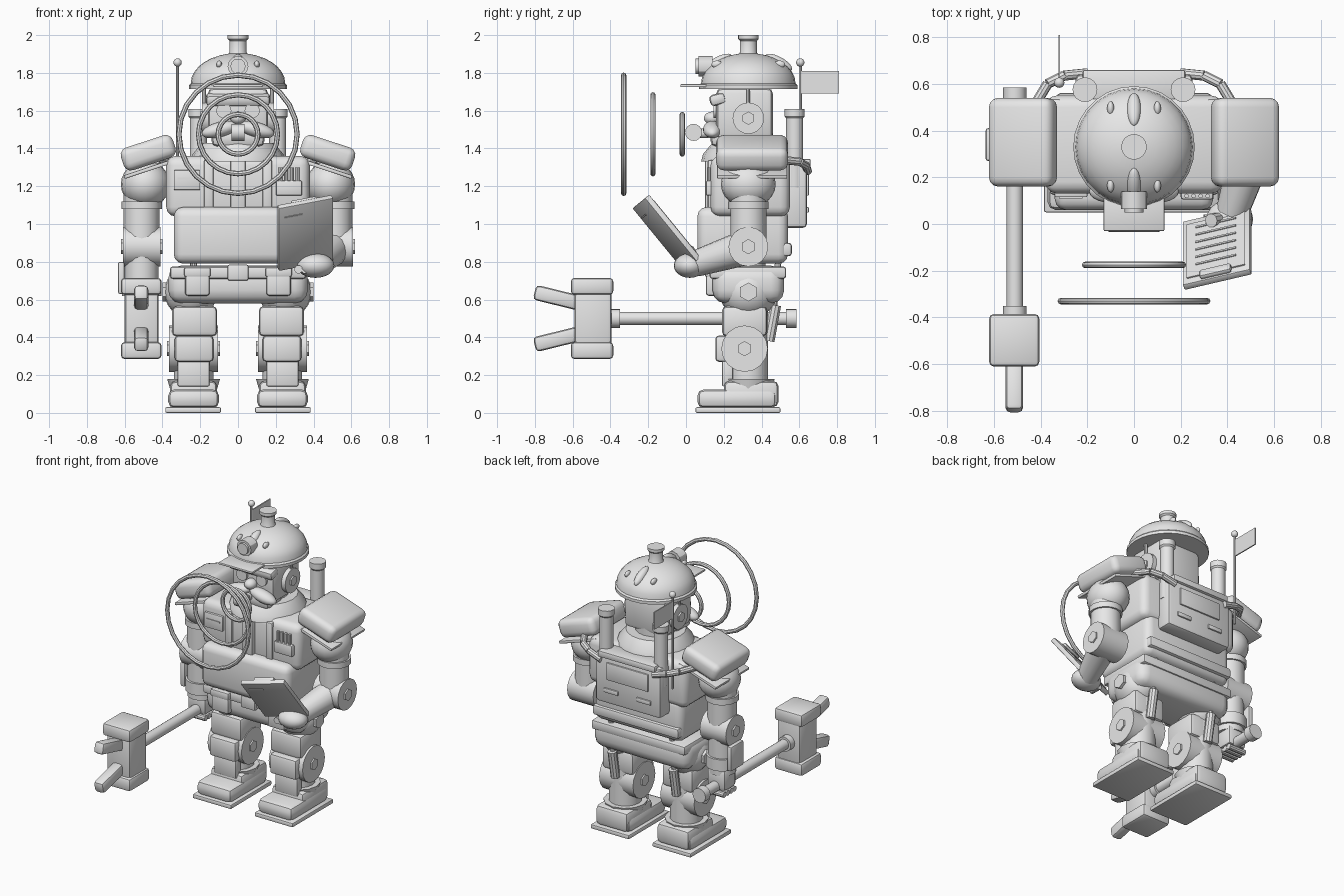
import bpy, bmesh, math
from mathutils import Matrix, Vector

old = bpy.data.objects.get("Cube")
if old:
    bpy.data.objects.remove(old, do_unlink=True)

GREY = (.8, .8, .8, 1)
grey = bpy.data.materials.new("plain_grey")
grey.use_nodes = True
grey.diffuse_color = GREY
grey.node_tree.nodes["Principled BSDF"].inputs["Base Color"].default_value = GREY

made = []
SIDES = ((-1, "right"), (1, "left"))
BODY_Y, ARM_X, LEG_X = .33, .51, .235
HIP_Z, KNEE_Z, ELBOW_Z, EAR_Z = .64, .34, .88, 1.56


def finish(name, bm, matrix):
    bmesh.ops.recalc_face_normals(bm, faces=bm.faces)
    mesh = bpy.data.meshes.new(name)
    bm.to_mesh(mesh)
    bm.free()
    mesh.materials.append(grey)
    part = bpy.data.objects.new(name, mesh)
    part.matrix_world = matrix
    bpy.context.collection.objects.link(part)
    made.append(part)


def box(name, x, y, z, bevel=.01, turn=Matrix(), frame=Matrix(), segments=2):
    """Bevelled box over (low, high) ranges; a single number is a half width."""
    spans = [sorted(span) if isinstance(span, tuple) else (-span, span) for span in (x, y, z)]
    low, high = (Vector(corner) for corner in zip(*spans))
    bm = bmesh.new()
    bmesh.ops.create_cube(bm, size=1, matrix=Matrix.Diagonal((*(high - low), 1)))
    if bevel:
        bmesh.ops.bevel(bm, geom=bm.edges[:], offset=bevel, segments=segments, profile=.5, affect='EDGES')
    finish(name, bm, frame @ Matrix.Translation((low + high) / 2) @ turn.to_4x4())


def pair(name, x, y, z, bevel=.01):
    """A box and its mirror image."""
    for s, side in SIDES:
        box(f"{side}_{name}", (s * x[0], s * x[1]), y, z, bevel)


def lathe(name, profile, base, axis=(0, 0, 1), segments=16):
    """Turn (radius, height) points about an axis through base."""
    bm = bmesh.new()
    angles = [i * math.tau / segments for i in range(segments)]
    rings = [[bm.verts.new((r * math.cos(a), r * math.sin(a), h)) for a in angles] for r, h in profile]
    for lower, upper in zip(rings, rings[1:]):
        for i in range(segments):
            bm.faces.new((lower[i - 1], lower[i], upper[i], upper[i - 1]))
    bm.faces.new(rings[0])
    bm.faces.new(rings[-1])
    turn = Vector((0, 0, 1)).rotation_difference(Vector(axis)).to_matrix().to_4x4()
    finish(name, bm, Matrix.Translation(base) @ turn)


def rod(name, start, end, radius, end_radius=None, segments=16):
    along = Vector(end) - Vector(start)
    lathe(name, [(radius, 0), (end_radius or radius, along.length)], start, along.normalized(), segments)


def post(name, x, y, bottom, top, radius, segments=16):
    rod(name, (x, y, bottom), (x, y, top), radius, segments=segments)


def axle(name, centre, half, radius, segments=16):
    """Cylinder lying across the body."""
    offset = Vector((half, 0, 0))
    rod(name, Vector(centre) - offset, Vector(centre) + offset, radius, segments=segments)


def shaft(name, x, z, back, front, radius, segments=16):
    """Cylinder running front to back."""
    rod(name, (x, back, z), (x, front, z), radius, segments=segments)


def ball(name, centre, size, turn=Matrix()):
    bm = bmesh.new()
    bmesh.ops.create_uvsphere(bm, u_segments=20, v_segments=12, radius=1)
    finish(name, bm, Matrix.Translation(centre) @ turn @ Matrix.Diagonal((*size, 1)))


def hoop(name, centre, radius, thickness, steps=24, sides=8):
    """Ring facing the front."""
    bm = bmesh.new()
    grid = []
    for u in (i * math.tau / steps for i in range(steps)):
        reach = [(radius + thickness * math.cos(v), thickness * math.sin(v))
                 for v in (k * math.tau / sides for k in range(sides))]
        grid.append([bm.verts.new((r * math.cos(u), y, r * math.sin(u))) for r, y in reach])
    for i in range(steps):
        for k in range(sides):
            bm.faces.new((grid[i - 1][k - 1], grid[i][k - 1], grid[i][k], grid[i - 1][k]))
    finish(name, bm, Matrix.Translation(centre))


def tilted(angle, axis='X'):
    return Matrix.Rotation(angle, 4, axis)


# Helmet: dome, brim, chimney, ridges and lamp
arc = [k * math.pi / 16 for k in range(8)]
dome = [(.25 * math.cos(a), .03 + .16 * math.sin(a)) for a in arc]
lathe("helmet", [(.24, 0), (.26, 0), (.26, .02)] + dome + [(.02, .19)], (0, BODY_Y, 1.715), segments=28)
lathe("helmet_chimney", [(.06, 0), (.045, .03), (.045, .09), (.055, .1), (.055, .12)], (0, BODY_Y, 1.88))
box("helmet_peak", .13, (-.03, .14), (1.725, 1.74), .005)
for end, word in ((-1, "front"), (1, "back")):
    for s, side in SIDES:
        ball(f"{side}_{word}_rivet", (s * .1, BODY_Y + end * .165, 1.845), (.015, .03, .02))
    ball(f"{word}_helmet_ridge", (0, BODY_Y + end * .16, 1.855), (.03, .08, .03), tilted(end * -.5))
shaft("helmet_lamp", 0, 1.835, .14, .065, .055, 12)
shaft("lamp_lens", 0, 1.835, .07, .05, .04, 12)

# Head and face
box("head", .16, (.16, .46), (1.45, 1.72), .03)
box("jaw", .14, (.13, .3), (1.41, 1.5), .03)
post("neck", 0, BODY_Y, 1.3, 1.5, .13)
box("brow", .17, (.125, .21), (1.63, 1.69), .02, tilted(.25))
for s, side in SIDES:
    axle(f"{side}_ear", (s * .17, BODY_Y, EAR_Z), .02, .083, 20)
    axle(f"{side}_ear_cap", (s * .19, BODY_Y, EAR_Z), .01, .035, 6)
    post(f"{side}_ear_strap", s * .18, BODY_Y, EAR_Z, 1.73, .01, 8)
    shaft(f"{side}_eye", s * .075, 1.6, .18, .145, .04)
    ball(f"{side}_moustache", (s * .095, .14, 1.5), (.1, .05, .04), tilted(s * .25, 'Y'))
ball("nose", (0, .14, EAR_Z), (.04, .045, .035))
shaft("whistle_mouthpiece", 0, 1.48, .12, .05, .025)
axle("whistle", (0, .04, 1.485), .035, .045)

# Sound hoops
for step, size in enumerate(("small", "middle", "large")):
    hoop(f"{size}_sound_hoop", (0, -.02 - step * .155, 1.475), .105 + step * .104, .014)

# Torso
box("chest", .38, (.13, .55), (1.04, 1.36), .05, segments=3)
box("belly", .34, (.06, .54), (.79, 1.09), .05, segments=3)
box("back_ledge", .33, (.46, .56), (.83, .9), .015)
lathe("collar", [(.25, 0), (.24, .04), (.19, .1), (.16, .1)], (0, BODY_Y, 1.33), segments=20)
box("chest_strip", .04, (.1, .15), (1.06, 1.34))
box("chest_badge", (-.34, -.2), (.115, .15), (1.18, 1.285), .005)
box("badge_line", (-.32, -.22), (.11, .12), (1.235, 1.245), 0)
box("pen_pocket", (.2, .34), (.105, .15), (1.15, 1.23))
for i in range(4):
    post(f"pen_{i}", .225 + i * .03, .12, 1.2, 1.3, .01, 8)
pair("chest_strap", (.13, .18), (.115, .15), (1.07, 1.34))

# Backpack, exhausts, hoses, aerial and flag
box("backpack", .25, (.52, .64), (.98, 1.33), .02)
box("pack_lid", .22, (.53, .66), (1.3, 1.345))
box("pack_panel", .16, (.63, .65), (1.15, 1.27), .005)
pair("pack_vent", (.07, .18), (.63, .65), (1.06, 1.09), .005)
for s, side in SIDES:
    lathe(f"{side}_exhaust", [(.045, 0), (.045, .37), (.053, .38), (.053, .42)], (s * .21, .575, 1.19))
    bends = [(s * x, y, z) for x, y, z in ((.2, .645, 1.28), (.3, .635, 1.31), (.37, .6, 1.33), (.43, .5, 1.34))]
    for word, start, end in zip(("inner", "middle", "outer"), bends, bends[1:]):
        rod(f"{side}_{word}_hose", start, end, .022, segments=10)
AERIAL_X, AERIAL_Y = -.32, .605
post("aerial", AERIAL_X, AERIAL_Y, 1.2, 1.85, .008, 8)
ball("aerial_tip", (AERIAL_X, AERIAL_Y, 1.855), [.022] * 3)
box("flag", (AERIAL_X - .004, AERIAL_X + .004), (AERIAL_Y, .81), (1.69, 1.81), 0)

# Pelvis and belt
box("pelvis", .37, (.14, .52), (.58, .78), .07, segments=3)
box("belt", .36, (.125, .53), (.71, .775), .015)
box("buckle", .055, (.105, .15), (.7, .785))
pair("belt_pouch", (.15, .28), (.105, .19), (.62, .745), .015)
pair("pouch_flap", (.145, .285), (.1, .18), (.72, .77))

# Legs and boots
for s, side in SIDES:
    x = s * LEG_X
    ball(f"{side}_hip", (s * .25, BODY_Y, HIP_Z), (.14, .155, .14))
    axle(f"{side}_hip_bolt", (s * .38, BODY_Y, HIP_Z), .02, .05, 6)
    post(f"{side}_leg", x, BODY_Y, .1, .6, .105)
    axle(f"{side}_knee", (x, .31, KNEE_Z), .13, .123)
    axle(f"{side}_knee_bolt", (x, .31, KNEE_Z), .14, .04, 6)
    lathe(f"{side}_ankle_cuff", [(.12, 0), (.14, .07), (.1, .07)], (x, BODY_Y, .11), segments=12)
    rod(f"{side}_leg_piston", (x, .49, .82), (x, .465, .56), .018, segments=10)
    rod(f"{side}_piston_sleeve", (x, .475, .57), (x, .44, .38), .03, segments=10)
pair("thigh_plate", (.11, .35), (.19, .43), (.405, .565), .025)
pair("knee_pad", (.13, .335), (.155, .25), (.27, .41), .02)
pair("shin_plate", (.15, .32), (.19, .25), (.14, .28))
pair("boot", (.1, .37), (.06, .48), (.025, .125), .035)
pair("boot_heel", (.11, .36), (.2, .49), (.03, .17), .03)
pair("boot_sole", (.09, .385), (.05, .5), (0, .03), .008)

# Shoulders, upper arms and elbows
for s, side in SIDES:
    x = s * ARM_X
    slope = tilted(s * .32, 'Y')
    box(f"{side}_shoulder_pad", (s * .33, s * .62), (.16, .54), (1.315, 1.44), .04, slope, segments=3)
    box(f"{side}_pad_flange", (s * .31, s * .61), (.165, .535), (1.285, 1.305), .005, slope)
    ball(f"{side}_shoulder", (s * .49, BODY_Y, 1.21), (.13, .145, .125))
    post(f"{side}_upper_arm", x, BODY_Y, ELBOW_Z, 1.2, .095)
    post(f"{side}_arm_band", x, BODY_Y, 1.08, 1.12, .107)
    axle(f"{side}_elbow", (x, BODY_Y, ELBOW_Z), .1, .105)
    axle(f"{side}_elbow_bolt", (x, BODY_Y, ELBOW_Z), .11, .04, 6)

# Right forearm and hand gripping the hammer
post("right_forearm", -ARM_X, BODY_Y, .58, ELBOW_Z, .09)
post("right_cuff", -ARM_X, BODY_Y, .62, .7, .105)
box("right_side_plate", (-.635, -.6), (.27, .41), (.63, .8))
box("right_hand", (-.585, -.44), (.27, .41), (.47, .62), .03)
for i in range(4):
    axle(f"right_finger_{i}", (-ARM_X, .285 + i * .037, .45), .065, .019, 10)

# Hammer
GRIP_Z = .5
shaft("hammer_handle", -ARM_X, GRIP_Z, .56, -.4, .035)
shaft("hammer_collar", -ARM_X, GRIP_Z, -.35, -.4, .05)
shaft("hammer_pommel", -ARM_X, GRIP_Z, .585, .53, .05)
box("hammer_head", (-.6, -.42), (-.59, -.395), (.3, .7), .02)
for s, word in ((-1, "lower"), (1, "upper")):
    cap, claw = GRIP_Z + s * .17, GRIP_Z + s * .11
    box(f"{word}_hammer_cap", (-.62, -.405), (-.61, -.385), (cap - .045, cap + .045), .02)
    box(f"{word}_hammer_claw", (-.55, -.475), (-.805, -.56), (claw - .04, claw + .04), .02, tilted(s * -.24))

# Left forearm, hand and clipboard
rod("left_forearm", (ARM_X, BODY_Y, ELBOW_Z), (.42, .05, .79), .095, .07)
ball("left_hand", (.41, .02, .78), (.1, .085, .065))
rod("left_thumb", (.36, .02, .82), (.33, .015, .87), .03, segments=10)
for i in range(4):
    shaft(f"left_finger_{i}", .32 + i * .035, .76, -.035, .04, .022, 10)
across, upward = Vector((.3, .07, .057)).normalized(), Vector((0, -.27, .33)).normalized()
facing = Matrix((across, upward, across.cross(upward))).transposed().to_4x4()
board = Matrix.Translation((.355, -.1, .955)) @ facing
box("clipboard", .15, .215, (-.012, .02), .006, frame=board)
box("paper", .13, .18, (-.018, -.01), 0, frame=board)
box("board_clip", .07, (.165, .21), (-.035, -.01), frame=board)
box("back_label", (-.12, -.02), (.14, .15), (.019, .023), 0, frame=board)
for i in range(6):
    row = .1 - i * .05
    box(f"text_line_{i}", .09, (row, row + .01), (-.022, -.017), 0, frame=board)

# Smooth rounded surfaces while keeping edges sharp
for part in made:
    part.select_set(True)
bpy.context.view_layer.objects.active = made[0]
bpy.ops.object.shade_smooth_by_angle(angle=math.radians(30))
